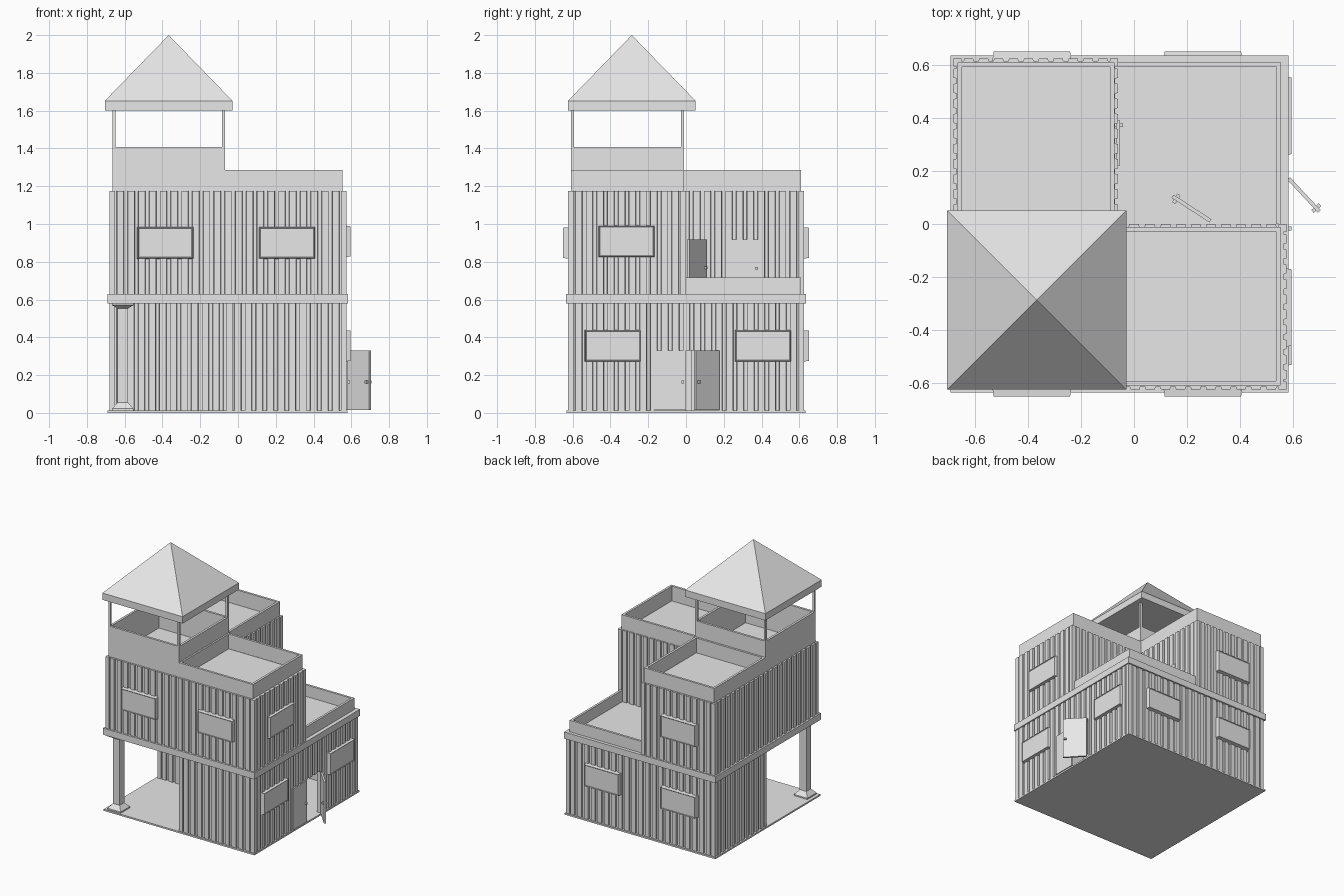
import bpy, bmesh, math
from mathutils import Vector, Matrix

cube = bpy.data.objects.get("Cube")
if cube:
    bpy.data.objects.remove(cube)

mat = bpy.data.materials.new("pale_grey")
mat.use_nodes = True
GREY = (0.8, 0.8, 0.8, 1)
mat.diffuse_color = GREY
mat.node_tree.nodes["Principled BSDF"].inputs["Base Color"].default_value = GREY


def finish(name, bm):
    bmesh.ops.recalc_face_normals(bm, faces=bm.faces)
    mesh = bpy.data.meshes.new(name)
    bm.to_mesh(mesh)
    bm.free()
    mesh.materials.append(mat)
    ob = bpy.data.objects.new(name, mesh)
    bpy.context.collection.objects.link(ob)
    return ob


def add_prism(bm, outline, z0, z1):
    low = [bm.verts.new((x, y, z0)) for x, y in outline]
    face = bm.faces.new(low)
    res = bmesh.ops.extrude_face_region(bm, geom=[face])
    top = [v for v in res["geom"] if isinstance(v, bmesh.types.BMVert)]
    bmesh.ops.translate(bm, verts=top, vec=(0, 0, z1 - z0))


def add_box(bm, x0, x1, y0, y1, z0, z1):
    add_prism(bm, [(x0, y0), (x1, y0), (x1, y1), (x0, y1)], z0, z1)


def boxes(name, *specs):
    bm = bmesh.new()
    for s in specs:
        add_box(bm, *s)
    return finish(name, bm)


def ring(name, x0, x1, y0, y1, z0, z1, t=0.017):
    boxes(name, (x0, x1, y0, y0 + t, z0, z1), (x0, x1, y1 - t, y1, z0, z1),
          (x0, x0 + t, y0 + t, y1 - t, z0, z1), (x1 - t, x1, y0 + t, y1 - t, z0, z1))


def frustum(name, x, y, levels):
    """Square stack; levels are (half width, height)."""
    bm = bmesh.new()
    loops = [[bm.verts.new((x + sx * w, y + sy * w, z))
              for sx, sy in ((-1, -1), (1, -1), (1, 1), (-1, 1))] for w, z in levels]
    for a, b in zip(loops, loops[1:]):
        for i in range(4):
            j = (i + 1) % 4
            bm.faces.new((a[i], a[j], b[j], b[i]))
    bm.faces.new(loops[0][::-1])
    bm.faces.new(loops[-1])
    bmesh.ops.remove_doubles(bm, verts=bm.verts, dist=0.0005)
    return finish(name, bm)


# Ribbed cladding, with the outside on the right of the walk from a to b
PITCH, DEPTH, THICK = 0.058, 0.011, 0.03


def add_cladding(bm, a, b, z0, z1):
    a, b = Vector(a), Vector(b)
    d = (b - a).normalized()
    n = Vector((d.y, -d.x))
    length = (b - a).length
    count = max(1, round(length / PITCH))
    p = length / count
    outline = [a]
    for k in range(count):
        for f, depth in ((0.3, 0), (0.34, DEPTH), (0.66, DEPTH), (0.7, 0)):
            outline.append(a + d * p * (k + f) - n * depth)
    outline += [b, b - n * THICK, a - n * THICK]
    add_prism(bm, [tuple(v) for v in outline], z0, z1)


def clad_wall(name, a, b, z0, z1, door=None):
    bm = bmesh.new()
    if door:
        s0, s1, head = door
        a, b = Vector(a), Vector(b)
        d = (b - a).normalized()
        p, q = a + d * s0, a + d * s1
        add_cladding(bm, a, p, z0, z1)
        add_cladding(bm, q, b, z0, z1)
        add_cladding(bm, p, q, head, z1)
    else:
        add_cladding(bm, a, b, z0, z1)
    finish(name, bm)


def storey(prefix, corners, z0, z1, doors):
    for i, a in enumerate(corners):
        b = corners[(i + 1) % len(corners)]
        clad_wall(f"{prefix}_wall_{i + 1}", a, b, z0, z1, doors.get(i))


FLOOR, BAND, DECK, ROOF = 0.012, 0.58, 0.63, 1.175
L, R, F, B, M = -0.68, 0.575, -0.625, 0.625, -0.06

# Base and storey band
boxes("base_slab", (-0.69, 0.58, -0.632, 0.632, 0, FLOOR))
boxes("storey_band", (-0.692, 0.583, -0.635, 0.635, BAND, DECK))

# Ground storey around the open porch, and upper storey around the terrace
storey("lower", [(M, F), (R, F), (R, B), (L, B), (L, 0), (M, 0)], FLOOR, BAND,
       {1: (0.455, 0.80, 0.33)})
storey("upper", [(L, F), (R, F), (R, 0), (M, 0), (M, B), (L, B)], DECK, ROOF,
       {2: (0.285, 0.455, 0.92)})

# Flat roof decks
boxes("roof_deck", (L + 0.012, R - 0.012, F + 0.012, -0.012, 1.15, 1.172),
      (L + 0.012, M - 0.012, -0.012, B - 0.012, 1.15, 1.172))

# Parapets
ring("front_parapet", -0.075, 0.552, -0.61, -0.012, 1.16, 1.285)
ring("back_parapet", -0.665, -0.073, -0.012, 0.61, 1.16, 1.285)
boxes("terrace_parapet", (0.537, 0.554, 0.0, 0.61, DECK, 0.718),
      (M, 0.537, 0.593, 0.61, DECK, 0.718))

# Lookout tower
TX0, TX1, TY0, TY1 = -0.665, -0.07, -0.61, -0.01
ring("tower_wall", TX0, TX1, TY0, TY1, 1.16, 1.407)
post = 0.016
boxes("tower_posts", *[(x, x + post, y, y + post, 1.40, 1.61)
                       for x in (TX0, TX1 - post) for y in (TY0, TY1 - post)])
frustum("tower_roof", -0.367, -0.287,
        [(0.338, 1.60), (0.338, 1.652), (0.0, 2.0)])

# Porch pillar with flared foot and head
frustum("porch_pillar", -0.61, -0.565,
        [(0.056, FLOOR), (0.056, 0.022), (0.028, 0.055), (0.028, 0.553),
         (0.056, 0.57), (0.056, BAND)])


# Shuttered windows: chamfered boxes with a slim recessed panel
def window(name, x, y, z, angle, w=0.30, h=0.168):
    bm = bmesh.new()
    bmesh.ops.create_cube(bm, size=1)
    bmesh.ops.scale(bm, vec=(w, 0.036, h), verts=bm.verts)
    for v in bm.verts:
        if v.co.y < 0:
            v.co.x *= 0.96
            v.co.z *= 0.95
    bm.normal_update()
    front = min(bm.faces, key=lambda f: f.calc_center_median().y)
    bmesh.ops.inset_region(bm, faces=[front], thickness=0.006)
    bmesh.ops.translate(bm, verts=front.verts, vec=(0, 0.004, 0))
    ob = finish(name, bm)
    ob.matrix_world = Matrix.Translation((x, y, z)) @ Matrix.Rotation(angle, 4, "Z")


LOW_Z, HIGH_Z, OUT = 0.355, 0.9, 0.633
for i, x in enumerate((-0.385, 0.26)):
    window(f"front_window_{i + 1}", x, -OUT, HIGH_Z, 0)
    window(f"back_lower_window_{i + 1}", x, OUT, LOW_Z, math.pi)
window("back_upper_window", -0.385, OUT, HIGH_Z, math.pi)
for i, y in enumerate((-0.387, 0.408)):
    window(f"side_lower_window_{i + 1}", 0.577, y, LOW_Z, math.pi / 2)
window("side_upper_window", 0.577, -0.315, 0.908, math.pi / 2)


# Door leaves, each swung about its hinge, with a knob on both sides
def door(name, hinge, angle, z0, z1, w=0.17, t=0.014):
    knob_z = z0 + (z1 - z0) * 0.47
    k = 0.007
    ob = boxes(name, (0, w, -t / 2, t / 2, z0, z1),
               (w - 0.024, w - 0.024 + 2 * k, -t / 2 - 0.012, t / 2 + 0.012,
                knob_z - k, knob_z + k))
    ob.matrix_world = Matrix.Translation((*hinge, 0)) @ Matrix.Rotation(math.radians(angle), 4, "Z")


door("entrance_door_closed", (0.575, -0.17), 90, 0.016, 0.33)
door("entrance_door_open", (0.583, 0.172), -47, 0.016, 0.33)
door("terrace_door_open", (0.288, 0.012), 147, DECK + 0.004, 0.918)
door("terrace_door_closed", (-0.06, 0.22), 90, DECK, 0.918)
